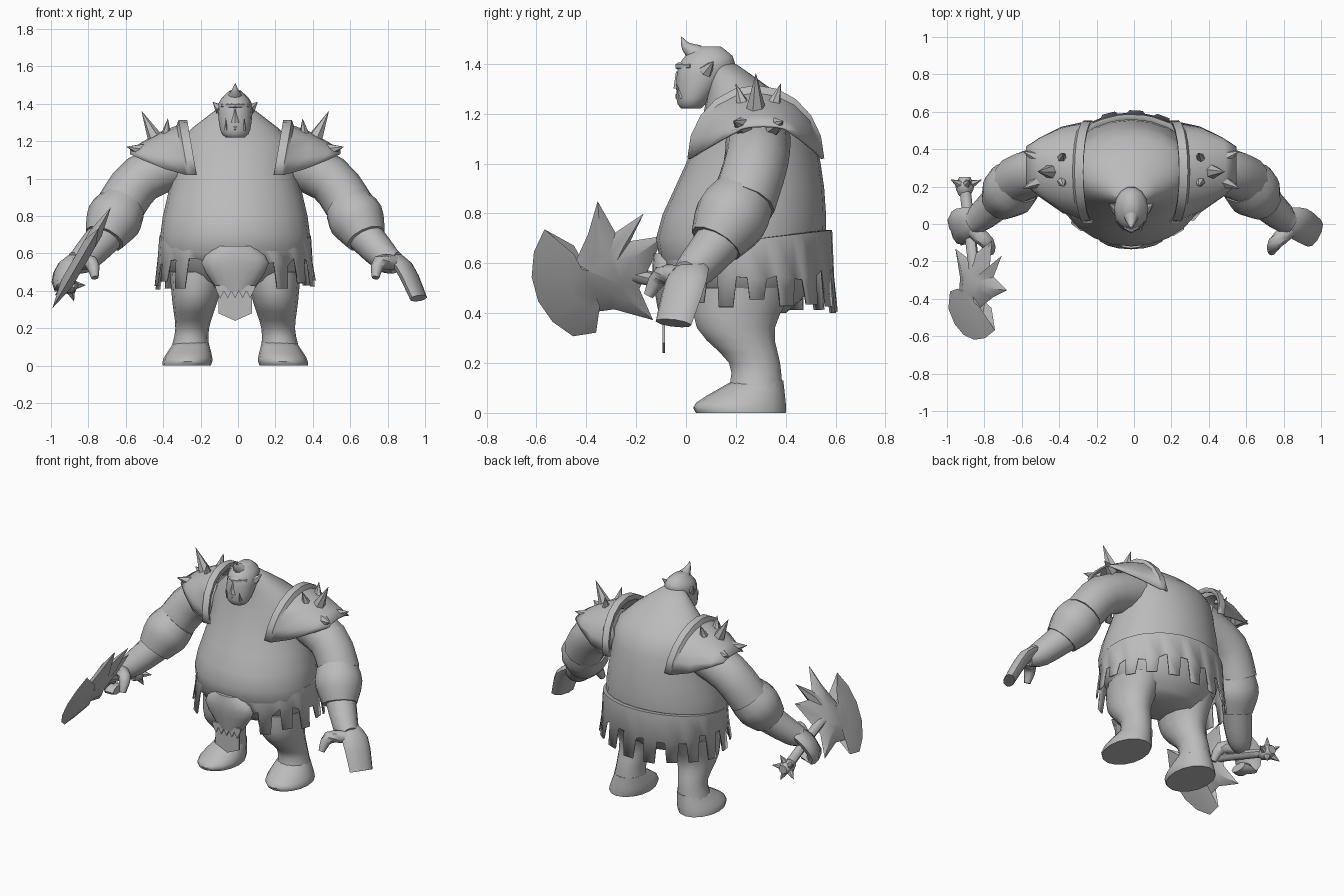
import bpy, bmesh, math, random
from mathutils import Vector

random.seed(4)
default_cube = bpy.data.objects.get("Cube")
if default_cube:
    bpy.data.objects.remove(default_cube)

grey = bpy.data.materials.new("plain grey")
grey.use_nodes = True
grey.diffuse_color = (.5, .5, .5, 1)
grey.node_tree.nodes["Principled BSDF"].inputs["Base Color"].default_value = grey.diffuse_color


def finish(name, bm, sharp, thickness):
    """Turn a bmesh into a smooth-shaded object, optionally with a shell."""
    bmesh.ops.recalc_face_normals(bm, faces=bm.faces)
    mesh = bpy.data.meshes.new(name)
    bm.to_mesh(mesh)
    bm.free()
    mesh.materials.append(grey)
    mesh.polygons.foreach_set("use_smooth", [True] * len(mesh.polygons))
    mesh.set_sharp_from_angle(angle=math.radians(sharp))
    part = bpy.data.objects.new(name, mesh)
    part.location.x = -.015  # the body's middle, as the weapon arm reaches further
    bpy.context.collection.objects.link(part)
    if thickness:
        shell = part.modifiers.new("shell", 'SOLIDIFY')
        shell.thickness = thickness
        shell.offset = 0


def loft(name, rings, closed=True, sharp=45, thickness=0):
    """Skin a list of equal-length point rings; closed rings get end caps."""
    bm = bmesh.new()
    rows = [[bm.verts.new(point) for point in ring] for ring in rings]
    count = len(rows[0])
    for low, high in zip(rows, rows[1:]):
        for i in range(count if closed else count - 1):
            following = (i + 1) % count
            bm.faces.new((low[i], low[following], high[following], high[i]))
    if closed:
        bm.faces.new(rows[0])
        bm.faces.new(rows[-1])
    finish(name, bm, sharp, thickness)


def turn(sides):
    """Unit circle as (cosine, sine) pairs."""
    return [(math.cos(math.tau * i / sides), math.sin(math.tau * i / sides)) for i in range(sides)]


def flow(keys, steps=3):
    """Smooth curve through key tuples of any length."""
    keys = [Vector(key) for key in keys]
    padded = [keys[0], *keys, keys[-1]]
    curve = [keys[0]]
    for before, start, end, after in zip(padded, padded[1:], padded[2:], padded[3:]):
        leave, arrive = (end - before) / 2, (after - start) / 2
        for step in range(1, steps + 1):
            t = step / steps
            ease = t * t * (3 - 2 * t)
            curve.append(start.lerp(end, ease) + leave * t * (1 - t) ** 2 - arrive * t * t * (1 - t))
    return curve


def body(name, keys, sides, centre=0, lean=0, mirror=1):
    """Stack of ellipses given by height, half width, front and back."""
    rings = []
    for z, half, front, back in flow(keys):
        x, y, depth = centre + lean * z, (front + back) / 2, (back - front) / 2
        rings.append([(mirror * (x + half * c), y + depth * s, z) for c, s in turn(sides)])
    loft(name, rings)


def tube(name, keys, mirror=1, sides=12, side=(0, 1, 0), flat=1, steps=3):
    """Tube through x, y, z, radius keys; flat squashes it across side."""
    path = flow(keys, steps)
    points = [Vector((mirror * key[0], key[1], key[2])) for key in path]
    side = Vector((mirror * side[0], side[1], side[2]))
    rings = []
    for i, point in enumerate(points):
        tangent = (points[min(i + 1, len(points) - 1)] - points[max(i - 1, 0)]).normalized()
        across = (side - tangent * side.dot(tangent)).normalized()
        up = tangent.cross(across) * flat
        rings.append([point + (across * c + up * s) * path[i][3] for c, s in turn(sides)])
    loft(name, rings)


def spike(name, base, tip, radius, mirror=1):
    side = (Vector(tip) - Vector(base)).orthogonal()
    side.x *= mirror
    tube(name, [(*base, radius), (*tip, .001)], mirror, 6, side, steps=1)


def plate(name, outline, y):
    """Thin upright plate with an outline in x and z."""
    loft(name, [[(x, y + shift, z) for x, z in outline] for shift in (-.005, .005)])


# Torso with overhanging belly and hunched back
body("torso", [(.4, .2, .1, .4), (.5, .35, -.03, .5), (.7, .4, -.12, .56), (1, .34, 0, .54),
               (1.2, .3, .07, .46), (1.4, .06, .1, .2)], 24)

# Head with heavy jaw and brow
body("head", [(1.22, .05, -.02, .06), (1.26, .08, -.04, .1), (1.4, .09, -.03, .2), (1.47, .03, .05, .14)], 14)
tube("head_horn", [(0, .04, 1.44, .04), (0, 0, 1.47, .02), (0, -.02, 1.51, .001)], sides=8, side=(1, 0, 0))
body("nose", [(1.3, .03, -.05, .02), (1.37, .01, -.04, .02)], 8)
for label, z, half in (("brow", 1.39, .07), ("lower_lip", 1.27, .06)):
    tube(label, [(-half, .02, z, .01), (0, -.03, z, .015), (half, .02, z, .01)], sides=6, side=(0, 0, 1))


# Tattered skirt with a lip closing it against the waist
def waist(angle, z, grow):
    return (.41 * grow * math.cos(angle), .245 + .345 * grow * math.sin(angle), z)


bm = bmesh.new()
step = math.tau / 18
angles = [i * step + part for i in range(18) for part in (0, step * .65)]
heights = [.69 + .04 * math.sin(a) for a in angles]
lip_row, top_row = [[bm.verts.new(waist(a, z, grow)) for a, z in zip(angles, heights)] for grow in (.88, .98)]
low_row = [bm.verts.new(waist(a, random.uniform(.53, .58), 1)) for a in angles]
for i, angle in enumerate(angles):
    following = (i + 1) % len(angles)
    for upper, lower in ((lip_row, top_row), (top_row, low_row)):
        bm.faces.new((upper[i], upper[following], lower[following], lower[i]))
    if i % 2 == 0 and math.sin(angle + step / 3) > -.9:
        hem = random.uniform(.41, .46) - .03 * max(0, math.sin(angle))
        start, end = [bm.verts.new(waist(angle + step * part, hem, 1.04)) for part in (.08, .55)]
        bm.faces.new((low_row[i], low_row[following], end, start))
finish("tattered_skirt", bm, 50, .01)

# Front apron with zigzag fringe over a hanging cloth tongue
body("front_apron", [(.4, .09, -.11, 0), (.55, .18, -.135, 0), (.64, .1, -.13, 0)], 16)
plate("cloth_tongue", [(-.09, .42), (-.09, .28), (0, .24), (.09, .28), (.09, .42)], -.09)
zigzag = [(-.1 + .02 * i, .36 if i % 2 else .4) for i in range(11)]
plate("apron_fringe", [(-.11, .43), *zigzag, (.11, .43)], -.1)


# Shoulder pad cross-section, shrinking outward from the raised rim
def pad_arch(x, swell, mirror):
    out = max(0, (x - .31) / .25)
    depth, low = .26 - .16 * out ** 1.5 + swell / 3, 1.02 + .11 * out ** 1.3
    rise = .26 + swell - .24 * out ** 1.3
    arch = []
    for k in range(11):
        angle = math.pi * k / 10
        lean = .05 * (1 - out) * (1 - math.sin(angle))
        arch.append((mirror * (x - lean), .28 + .03 * out - depth * math.cos(angle),
                     low + rise * math.sin(angle)))
    return arch


# Parts that occur on both sides
for label, mirror in (("left", 1), ("right", -1)):
    spike(label + "_ear", (.08, .08, 1.37), (.12, .11, 1.41), .03, mirror)
    spike(label + "_tusk", (.05, -.02, 1.26), (.05, -.04, 1.32), .01, mirror)

    # Leg and foot
    body(label + "_leg", [(.5, .15, .02, .44), (.34, .12, .04, .36), (.2, .09, .17, .38), (.1, .1, .17, .39)],
         14, .25, -.1, mirror)
    body(label + "_foot", [(.13, .09, .19, .39), (.04, .13, .04, .4), (0, .13, .04, .4)], 16, .26, -.2, mirror)

    # Arm and bracer
    tube(label + "_upper_arm", [(.26, .29, 1.1, .13), (.5, .28, 1, .13), (.62, .23, .84, .13)], mirror)
    tube(label + "_bracer", [(.6, .23, .86, .13), (.65, .18, .78, .15), (.7, .12, .68, .11)], mirror)
    tube(label + "_forearm", [(.67, .16, .72, .1), (.8, .04, .58, .08), (.86, 0, .55, .06)], mirror)

    # Broad mitten hand; the right one curls round its weapon
    fingers = [(.98, -.05, .36, .08)] if mirror > 0 else [(.93, -.04, .43, .08), (.86, -.04, .42, .06)]
    tube(label + "_hand", [(.8, .03, .6, .06), (.9, 0, .53, .09), *fingers], mirror, 10, (.4, .9, 0), .45)
    tube(label + "_thumb", [(.85, -.03, .55, .04), (.77, -.1, .55, .04), (.75, -.15, .47, .02)], mirror, 8)

    # Shoulder pad with raised inner rim and spikes
    profile = [(.26, 0), (.26, .03), (.3, .03), (.31, 0), (.4, 0), (.5, 0), (.56, 0)]
    loft(label + "_shoulder_pad", [pad_arch(x, swell, mirror) for x, swell in profile],
         closed=False, sharp=38, thickness=.01)
    spike(label + "_pad_spike_top", (.43, .28, 1.22), (.5, .28, 1.36), .04, mirror)
    for end, way in (("front", -1), ("back", 1)):
        spike(label + "_pad_spike_inner_" + end, (.37, .29 + way * .06, 1.23),
              (.36, .29 + way * .09, 1.32), .03, mirror)
        spike(label + "_pad_spike_outer_" + end, (.49, .29 + way * .06, 1.15),
              (.58, .29 + way * .1, 1.17), .04, mirror)


# Axe blade: spikes and a broad crescent around a hub in a tilted plane, thick in the middle
def blade_ring(outline, scale, bulge):
    ring = []
    for degrees, radius in outline:
        angle = math.radians(degrees)
        rise = scale * radius * math.sin(angle)
        ring.append((-.825 + .58 * rise + bulge, -.33 + scale * radius * math.cos(angle),
                     .57 + rise - .58 * bulge))
    return ring


outline = []
for tip in (-45, 30, 55, 95):
    outline += [(tip, .28), (tip + 18, .16)]
outline += [(165, .12), (165, .18)]
outline += [(degrees, .29) for degrees in range(145, 265, 20)]
outline += [(263, .25), (250, .18), (285, .16)]
loft("axe_blade", [blade_ring(outline, scale, bulge) for scale, bulge in ((.5, -.03), (1, 0), (.5, .03))])
tube("axe_handle", [(-.83, -.3, .57, .03), (-.85, -.15, .54, .03), (-.89, .2, .43, .03)], sides=8, side=(1, 0, 0))

# Star pommel
hub = Vector((-.89, .2, .43))
tube("axe_pommel", [(*(hub + Vector((0, shift, 0))), radius) for shift, radius in
                    ((-.05, .03), (0, .05), (.05, .03))], sides=8, side=(1, 0, 0))
for number, (c, s) in enumerate(turn(5)):
    out = Vector((c, .4, s))
    spike("pommel_spike_" + str(number), hub + out * .02, hub + out * .09, .03)
